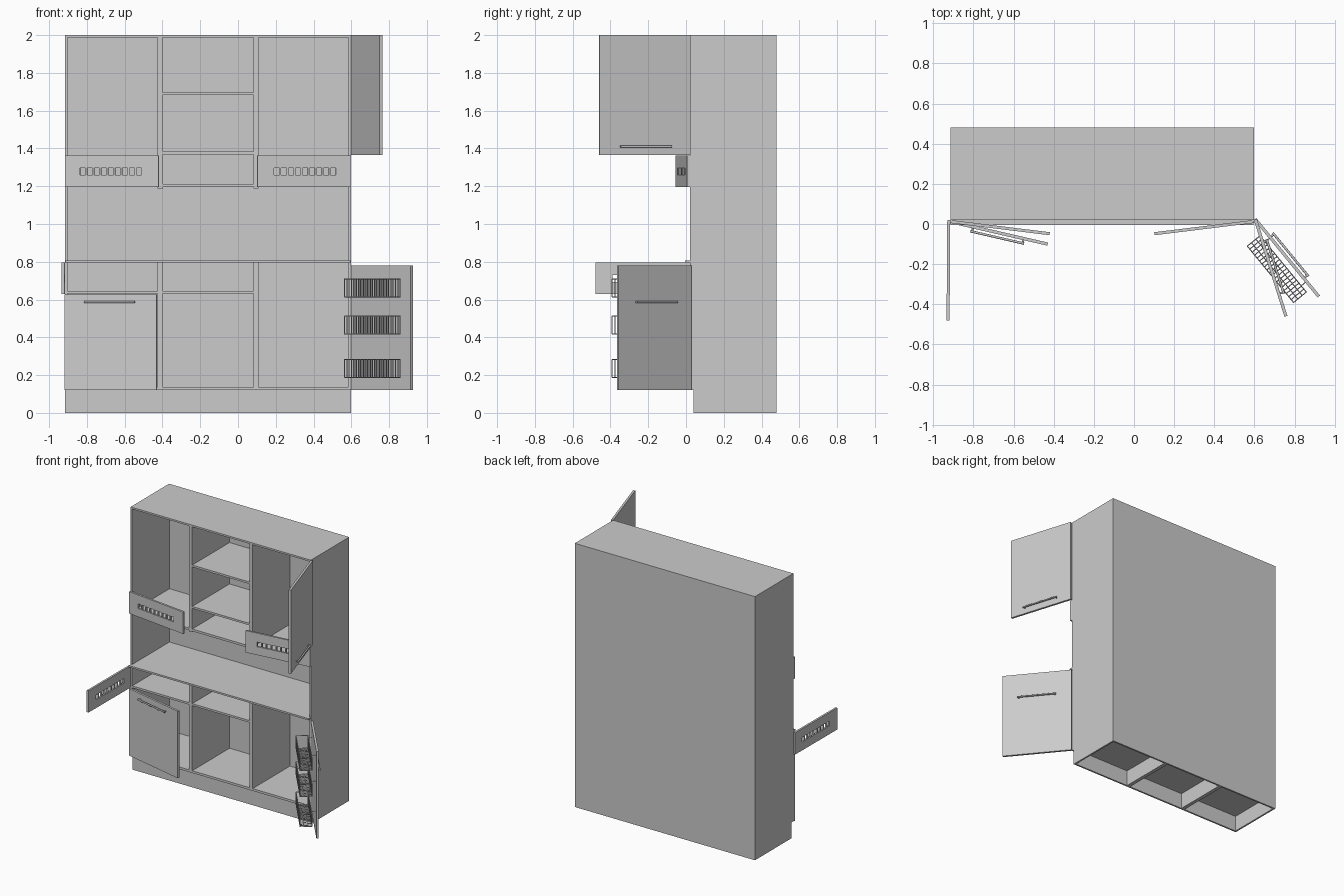
import bpy, bmesh, math
from mathutils import Matrix, Vector

if "Cube" in bpy.data.objects:
    bpy.data.objects.remove(bpy.data.objects["Cube"])

T = 0.013                      # panel thickness
XL, XR = -0.915, 0.597         # cabinet sides
YF, YB = 0.02, 0.48            # cabinet front / back
DIV = [(-0.426, -0.398), (0.081, 0.109)]   # dividers between the three bays
BAYS = [(XL + T, DIV[0][0]), (DIV[0][1], DIV[1][0]), (DIV[1][1], XR - T)]


def add_box(bm, x0, x1, y0, y1, z0, z1):
    m = Matrix.Translation(((x0 + x1) / 2, (y0 + y1) / 2, (z0 + z1) / 2))
    bmesh.ops.create_cube(bm, size=1, matrix=m @ Matrix.Diagonal((x1 - x0, y1 - y0, z1 - z0, 1)))


def add_tube(bm, a, b, r, seg=6):
    a, b = Vector(a), Vector(b)
    rot = (b - a).to_track_quat('Z', 'Y').to_matrix().to_4x4()
    bmesh.ops.create_cone(bm, cap_ends=True, segments=seg, radius1=r, radius2=r,
                          depth=(b - a).length, matrix=Matrix.Translation((a + b) / 2) @ rot)


def finish(bm, name, matrix=None, smooth=False):
    if matrix:
        bm.transform(matrix)
    bmesh.ops.recalc_face_normals(bm, faces=bm.faces[:])
    me = bpy.data.meshes.new(name)
    bm.to_mesh(me)
    bm.free()
    ob = bpy.data.objects.new(name, me)
    bpy.context.collection.objects.link(ob)
    if smooth:
        bpy.ops.object.select_all(action='DESELECT')
        ob.select_set(True)
        bpy.context.view_layer.objects.active = ob
        bpy.ops.object.shade_smooth_by_angle(angle=math.radians(40))
    return ob


def box(name, *dims):
    bm = bmesh.new()
    add_box(bm, *dims)
    return finish(bm, name)


def swing(side, deg):
    """Door frame at the hinge: x along the door, y out of its outer face."""
    a = math.radians(deg)
    hx = XL if side < 0 else XR
    d = (-side * math.cos(a), -math.sin(a))
    n = (side * math.sin(a), -math.cos(a))
    return Matrix(((d[0], n[0], 0, hx), (d[1], n[1], 0, YF), (0, 0, 1, 0), (0, 0, 0, 1)))


def door(name, m, length, z0, z1, handle_z, s0, s1):
    bm = bmesh.new()
    add_box(bm, 0, length, 0, 0.016, z0, z1)
    finish(bm, name, m)
    bm = bmesh.new()
    add_tube(bm, (s0, 0.032, handle_z), (s1, 0.032, handle_z), 0.006, 12)
    for s in (s0 + 0.008, s1 - 0.008):
        add_tube(bm, (s, 0.014, handle_z), (s, 0.032, handle_z), 0.005, 12)
    finish(bm, name + "_handle", m, True)


def vented_front(name, m, z0, z1):
    """Low front with a row of slots through it."""
    L, n, pitch, w = 0.5, 9, 0.0375, 0.029
    h0, h1 = z0 + 0.063, z0 + 0.099
    s = (L - n * pitch) / 2
    bm = bmesh.new()
    add_box(bm, 0, L, 0, 0.015, z0, h0)
    add_box(bm, 0, L, 0, 0.015, h1, z1)
    edges = [0] + [e for i in range(n) for e in (s + i * pitch, s + i * pitch + w)] + [L]
    for a, b in zip(edges[::2], edges[1::2]):
        add_box(bm, a, b, 0, 0.015, h0, h1)
    finish(bm, name, m)


def basket(name, m, z0, z1):
    """Wire rack on the inside of a door."""
    s0, s1, t0, t1, r = 0.08, 0.443, -0.108, -0.026, 0.003
    bm = bmesh.new()
    for z in (z0, (z0 + z1) / 2, z1):
        if z in (z0, z1):
            for t in (t0, t1):
                add_tube(bm, (s0, t, z), (s1, t, z), r)
            for s in (s0, s1):
                add_tube(bm, (s, t0, z), (s, t1, z), r)
    for t in (t0 + 0.027, t1 - 0.027):
        add_tube(bm, (s0, t, z0), (s1, t, z0), r)
    for i in range(20):
        s = s0 + (s1 - s0) * i / 19
        add_tube(bm, (s, t0, z0), (s, t1, z0), r)
        for t in (t0, t1):
            add_tube(bm, (s, t, z0), (s, t, z1), r)
    for s in (s0 + 0.04, s1 - 0.04):       # hooks to the door
        add_tube(bm, (s, t1, z1), (s, 0.002, z1), r)
    finish(bm, name, m, True)


# Hollow plinth
PF = 0.04
box("plinth_front", XL, XR, PF, PF + T, 0, 0.12)
box("plinth_back", XL, XR, YB - T, YB, 0, 0.12)
for i, (a, b) in enumerate([(XL, XL + T), DIV[0], DIV[1], (XR - T, XR)]):
    box(f"plinth_rib_{i}", a, b, PF + T, YB - T, 0, 0.12)

# Carcass: sides, back, top, bottom
box("side_left", XL, XL + T, YF, YB, 0.12, 2)
box("side_right", XR - T, XR, YF, YB, 0.12, 2)
box("back_panel", XL + T, XR - T, YB - T, YB, 0.12, 2)
box("top_panel", XL + T, XR - T, YF, YB - T, 2 - T, 2)
box("bottom_panel", XL + T, XR - T, YF, YB - T, 0.12, 0.137)
box("upper_bottom_panel", XL + T, XR - T, YF, YB - T, 1.195, 1.212)
for i, (a, b) in enumerate(DIV):
    box(f"lower_divider_{i}", a, b, YF, YB - T, 0.137, 0.795)
    box(f"upper_divider_{i}", a, b, YF, YB - T, 1.188, 2 - T)

# Worktop, slightly overhanging
box("worktop", XL + 0.002, XR - 0.002, -0.006, YF, 0.795, 0.808)
box("worktop_inner", XL + T, XR - T, YF, YB - T, 0.795, 0.808)

# Shelves
for i in (0, 1):
    box(f"lower_shelf_{i}", *BAYS[i], YF, YB - T, 0.631, 0.646)
for i, z in enumerate((1.368, 1.682)):
    box(f"upper_shelf_{i}", *BAYS[1], YF, YB - T, z, z + 0.015)

# Vented low fronts, swung open
vented_front("upper_left_vented_front", swing(-1, 7), 1.197, 1.363)
vented_front("upper_right_vented_front", swing(1, 7), 1.197, 1.363)
vented_front("lower_left_vented_front", swing(-1, 90.4), 0.63, 0.795)

# Doors with bar handles
door("lower_left_door", swing(-1, 13), 0.5, 0.12, 0.628, 0.587, 0.11, 0.385)
door("upper_right_door", swing(1, 107.5), 0.505, 1.365, 2.0, 1.41, 0.11, 0.395)
right_door = swing(1, 129.4)
door("lower_right_door", right_door, 0.5, 0.12, 0.78, 0.587, 0.11, 0.39)

# Wire racks inside the lower right door
for i, z in enumerate((0.188, 0.417, 0.614)):
    basket(f"wire_rack_{i}", right_door, z, z + 0.095)
